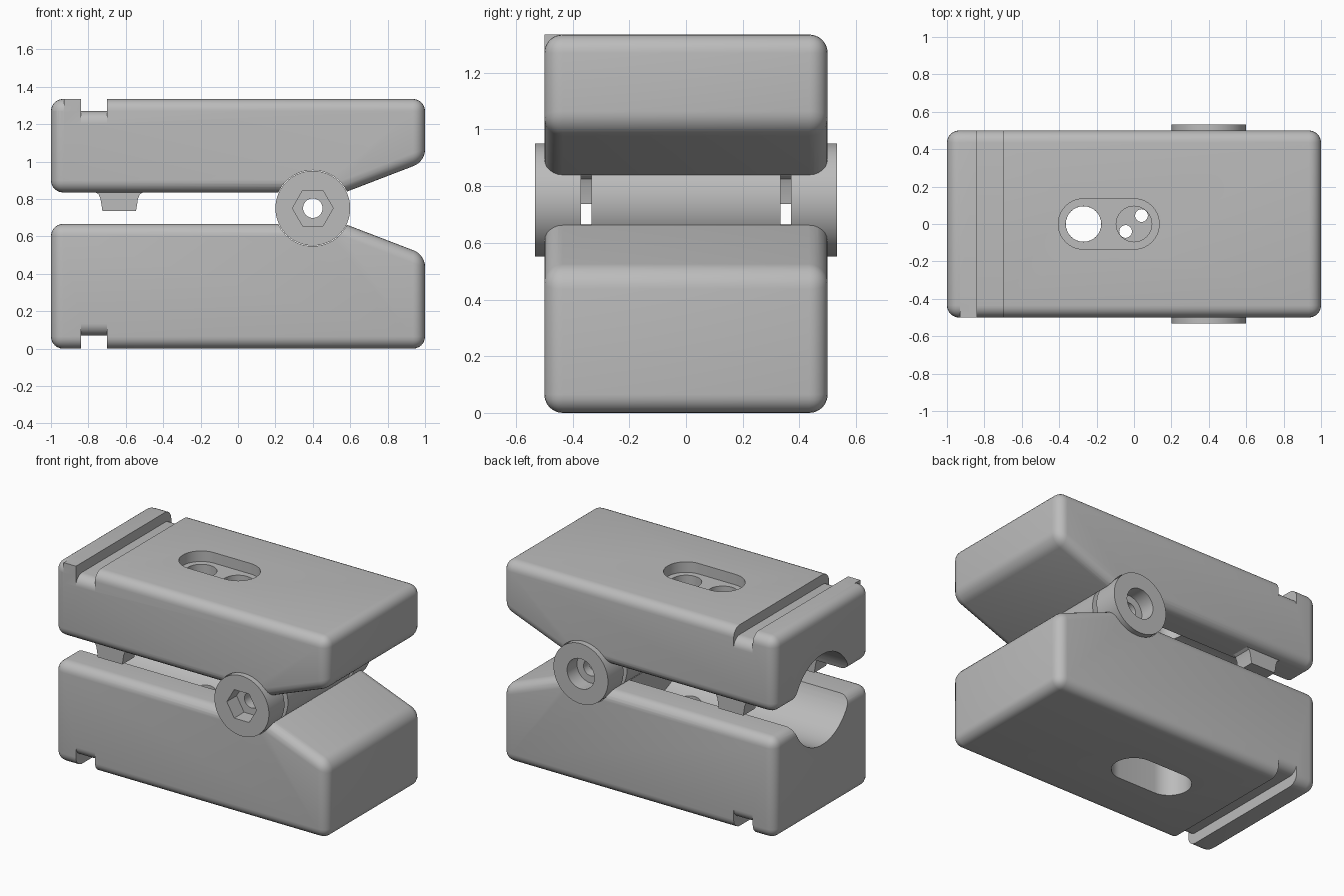
import bpy, bmesh, math

if "Cube" in bpy.data.objects:
    bpy.data.objects.remove(bpy.data.objects["Cube"])

grey = bpy.data.materials.new("plain grey")
grey.diffuse_color = (0.5, 0.5, 0.5, 1)
grey.use_nodes = True
grey.node_tree.nodes["Principled BSDF"].inputs["Base Color"].default_value = grey.diffuse_color
MID = 0.751          # height of the pivot axis and clamping bore
PX = 0.4             # pivot position along x


def prism(name, pts, lo, hi, axis):
    """Extrude a 2D outline along axis: y outlines are (x, z), x are (y, z), z are (x, y)."""
    place = {'x': lambda p, t: (t, p[0], p[1]),
             'y': lambda p, t: (p[0], t, p[1]),
             'z': lambda p, t: (p[0], p[1], t)}[axis]
    bm = bmesh.new()
    a = [bm.verts.new(place(p, lo)) for p in pts]
    b = [bm.verts.new(place(p, hi)) for p in pts]
    bm.faces.new(a)
    bm.faces.new(b[::-1])
    n = len(pts)
    for i in range(n):
        bm.faces.new((a[i], b[i], b[(i + 1) % n], a[(i + 1) % n]))
    bmesh.ops.recalc_face_normals(bm, faces=bm.faces)
    me = bpy.data.meshes.new(name)
    bm.to_mesh(me)
    bm.free()
    ob = bpy.data.objects.new(name, me)
    bpy.context.collection.objects.link(ob)
    me.materials.append(grey)
    return ob


def arc(cx, cy, r, a0=0, a1=360, n=48):
    full = a1 - a0 >= 360
    return [(cx + r * math.cos(math.radians(a0 + (a1 - a0) * i / n)),
             cy + r * math.sin(math.radians(a0 + (a1 - a0) * i / n)))
            for i in range(n if full else n + 1)]


def rect(x0, y0, x1, y1):
    return [(x0, y0), (x1, y0), (x1, y1), (x0, y1)]


def apply(ob):
    bpy.context.view_layer.objects.active = ob
    for m in list(ob.modifiers):
        bpy.ops.object.modifier_apply(modifier=m.name)


def boolean(ob, other, op='DIFFERENCE'):
    m = ob.modifiers.new("bool", 'BOOLEAN')
    m.operation, m.object, m.solver = op, other, 'EXACT'
    apply(ob)
    bpy.data.objects.remove(other, do_unlink=True)


def finish(ob):
    bpy.ops.object.select_all(action='DESELECT')
    ob.select_set(True)
    bpy.context.view_layer.objects.active = ob
    bpy.ops.object.shade_smooth_by_angle(angle=math.radians(30))


def jaw(name, pts):
    ob = prism(name, pts, -0.5, 0.5, 'y')
    m = ob.modifiers.new("round", 'BEVEL')
    m.width, m.segments, m.limit_method = 0.065, 6, 'ANGLE'
    m.angle_limit = math.radians(35)
    apply(ob)
    return ob


def groove(ob, outer, floor, up):
    """Cross groove whose floor rolls over at both ends."""
    r = 0.065
    right = [(y, floor - up * (r - z)) for y, z in arc(0.5 - r, 0, r, 0, 90, 8)]
    left = [(-y, z) for y, z in reversed(right)]
    far = outer + up * 0.2
    pts = right + left + [(-0.6, right[0][1]), (-0.6, far), (0.6, far), (0.6, right[0][1])]
    boolean(ob, prism("cut", pts, -0.84, -0.70, 'x'))


def bore_and_pivot(ob):
    boolean(ob, prism("cut", arc(0, MID, 0.30, n=64), -1.2, 0.21, 'x'))
    boolean(ob, prism("cut", arc(PX, MID, 0.203, n=64), -0.7, 0.7, 'y'))


slot = arc(0, 0, 0.135, -90, 90, 20) + arc(-0.27, 0, 0.135, 90, 270, 20)

# Upper jaw
upper = jaw("upper_jaw", [(-1, 0.835), (0.57, 0.835), (1, 1.0), (1, 1.335), (-1, 1.335)])
# square lip end beside the groove
lip = prism("lip", rect(-0.93, 1.2, -0.80, 1.335), -0.5, -0.40, 'y')
boolean(upper, lip, 'UNION')
corner = prism("lip", [(-0.93, -0.5)] + arc(-0.935, -0.435, 0.065, 268, 182, 8)
               + [(-1.0, -0.43), (-0.93, -0.43)], 1.2, 1.27, 'z')
boolean(upper, corner, 'UNION')
groove(upper, 1.335, 1.27, 1)
bore_and_pivot(upper)
boolean(upper, prism("cut", slot, 1.265, 1.5, 'z'))
for hx in (-0.27, 0):
    boolean(upper, prism("cut", arc(hx, 0, 0.095), 0.9, 1.4, 'z'))
finish(upper)

# Locating tabs under the upper jaw, either side of the bore
for side in (-1, 1):
    ys = sorted((side * 0.31, side * 0.435))
    tab = prism("locating_tab", [(-0.77, 0.84), (-0.745, 0.825), (-0.735, 0.80), (-0.725, 0.737),
                                 (-0.545, 0.737), (-0.535, 0.80), (-0.525, 0.825), (-0.50, 0.84)],
                ys[0], ys[1], 'y')
    finish(tab)

# Lower jaw
lower = jaw("lower_jaw", [(-1, 0), (1, 0), (1, 0.502), (0.57, 0.667), (-1, 0.667)])
groove(lower, 0, 0.07, -1)
bore_and_pivot(lower)
boolean(lower, prism("cut", slot, -0.1, 0.33, 'z'))
for hx, hy, r in ((-0.27, 0, 0.095), (0.04, 0.045, 0.034), (-0.045, -0.04, 0.034)):
    boolean(lower, prism("cut", arc(hx, hy, r, n=32), 0.2, 0.6, 'z'))
# shallow screw seat in the floor of the bore
boolean(lower, prism("cut", arc(0, 0, 0.095), 0.42, 0.6, 'z'))
finish(lower)

# Pivot: centre barrel and two end caps, all with a through hole
for name, y0, y1 in (("pivot_barrel", -0.333, 0.333),
                     ("front_pivot_cap", -0.533, -0.37), ("back_pivot_cap", 0.37, 0.533)):
    part = prism(name, arc(PX, MID, 0.20, n=64), y0, y1, 'y')
    boolean(part, prism("cut", arc(PX, MID, 0.052, n=32), -0.7, 0.7, 'y'))
    if name.startswith("front"):
        boolean(part, prism("cut", arc(PX, MID, 0.109, n=6), -0.6, -0.43, 'y'))
    if name.startswith("back"):
        boolean(part, prism("cut", arc(PX, MID, 0.10), 0.43, 0.6, 'y'))
    finish(part)
